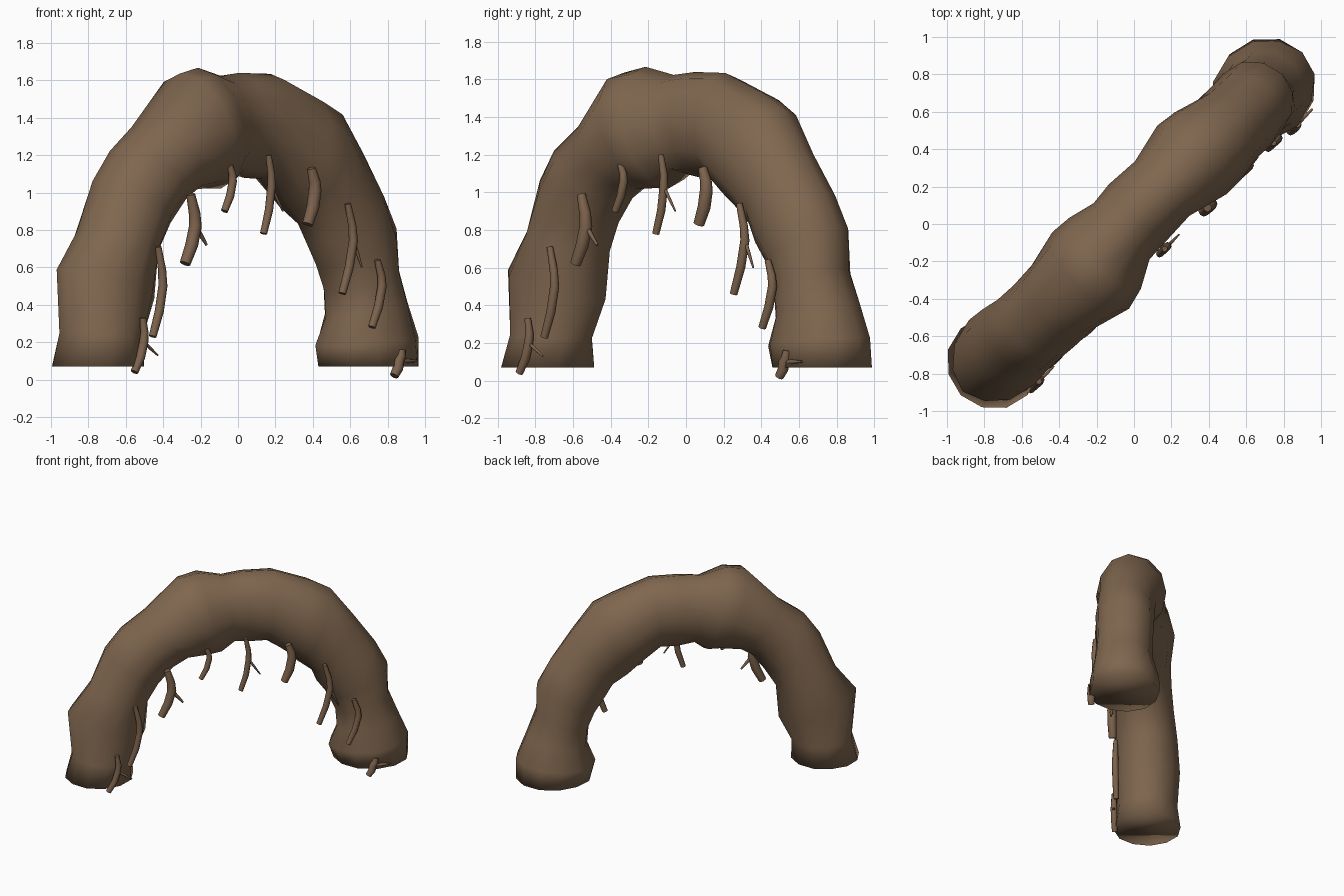
import bpy, bmesh, math, random
from mathutils import Vector

if "Cube" in bpy.data.objects:
    bpy.data.objects.remove(bpy.data.objects["Cube"])

random.seed(4)
ALONG = Vector((1, 1, 0))                      # s: diagonal span, in x = y units
SIDE = Vector((1, -1, 0)).normalized()         # v: horizontal direction across the arch
UP = Vector((0, 0, 1))


def place(s, z, v=0.0):
    return ALONG * s + UP * z + SIDE * v


def material(name, rgb):
    m = bpy.data.materials.new(name)
    m.diffuse_color = (*rgb, 1)
    m.use_nodes = True
    m.node_tree.nodes["Principled BSDF"].inputs["Base Color"].default_value = m.diffuse_color
    return m


def loft(name, stations, sides, mat, jitter=0.0, crease=60):
    """Skin elliptical rings given as (centre, axis vector a, axis vector b)."""
    bm = bmesh.new()
    rings = []
    for c, a, b in stations:
        ring = []
        for k in range(sides):
            ang = 2 * math.pi * k / sides
            f = 1.01 + random.uniform(-jitter, jitter)
            p = c + (a * math.cos(ang) + b * math.sin(ang)) * f
            ring.append(bm.verts.new(p))
        rings.append(ring)
    for r0, r1 in zip(rings, rings[1:]):
        for k in range(sides):
            n = (k + 1) % sides
            bm.faces.new((r0[k], r0[n], r1[n], r1[k]))
    bm.faces.new(rings[0][::-1])
    bm.faces.new(rings[-1])
    bmesh.ops.recalc_face_normals(bm, faces=bm.faces)
    me = bpy.data.meshes.new(name)
    bm.to_mesh(me)
    bm.free()
    ob = bpy.data.objects.new(name, me)
    bpy.context.collection.objects.link(ob)
    me.materials.append(mat)
    bpy.ops.object.select_all(action='DESELECT')
    ob.select_set(True)
    bpy.context.view_layer.objects.active = ob
    bpy.ops.object.shade_smooth_by_angle(angle=math.radians(crease))
    return ob


def tube(name, path, radii, sides, mat):
    """Round tube whose rings stand square to the path."""
    last = len(path) - 1
    stations = []
    for i, (c, r) in enumerate(zip(path, radii)):
        t = (path[min(i + 1, last)] - path[max(i - 1, 0)]).normalized()
        b = (SIDE - t * SIDE.dot(t)).normalized()
        stations.append((c, b.cross(t) * r, b * r))
    loft(name, stations, sides, mat)


bark = material("earth_brown", (0.215, 0.135, 0.078))
root_bark = material("root_brown", (0.205, 0.125, 0.073))

# Arch rings: outer (s, z), inner (s, z), back and front reach across the arch
arch = [
    ((-.995, .07), (-.49, .07), -.26, .245),
    ((-.95, .25), (-.50, .22), -.235, .215),
    ((-.985, .60), (-.41, .42), -.255, .225),
    ((-.855, .80), (-.415, .68), -.25, .22),
    ((-.775, 1.08), (-.36, .82), -.23, .225),
    ((-.69, 1.24), (-.28, .95), -.22, .235),
    ((-.55, 1.37), (-.22, 1.02), -.23, .24),
    ((-.35, 1.635), (-.13, 1.025), -.27, .295),
    ((-.24, 1.67), (-.07, 1.03), -.27, .27),
    ((-.09, 1.62), (-.015, 1.10), -.23, .19),
    ((.02, 1.64), (.06, 1.085), -.245, .185),
    ((.20, 1.635), (.14, 1.08), -.23, .18),
    ((.42, 1.525), (.23, .97), -.28, .23),
    ((.53, 1.45), (.285, .89), -.27, .23),
    ((.655, 1.23), (.35, .81), -.23, .215),
    ((.79, 1.00), (.36, .72), -.225, .215),
    ((.86, .82), (.42, .60), -.23, .21),
    ((.86, .60), (.465, .47), -.22, .205),
    ((.92, .42), (.465, .33), -.23, .21),
    ((.995, .23), (.40, .18), -.27, .24),
    ((.99, .07), (.43, .07), -.275, .245),
]
rings = []
for (so, zo), (si, zi), back, front in arch:
    centre = place((so + si) / 2, (zo + zi) / 2, (back + front) / 2)
    axis = ALONG.normalized() * (so - si) / 2 + UP * (zo - zi) / 2
    rings.append((centre, axis, SIDE * (front - back) / 2))
loft("earth_arch", rings, 12, bark, jitter=0.02, crease=180)

# Hanging roots: top, bend and tip as (s, z), reach, thickness, optional twig tip
roots = [
    ((-.675, .33), (-.67, .20), (-.72, .04), .235, .024, (-.595, .13)),
    ((-.575, .71), (-.55, .50), (-.605, .23), .21, .024, None),
    ((-.405, .99), (-.38, .82), (-.435, .62), .215, .034, (-.32, .72)),
    ((-.20, 1.16), (-.18, 1.06), (-.225, .90), .215, .022, None),
    ((.015, 1.20), (.03, 1.03), (-.012, .78), .21, .022, (.092, .90)),
    ((.24, 1.13), (.26, 1.01), (.22, .83), .215, .034, None),
    ((.435, .94), (.465, .745), (.405, .46), .215, .024, (.51, .60)),
    ((.59, .64), (.615, .50), (.56, .28), .22, .024, None),
    ((.705, .16), (.69, .10), (.665, .02), .24, .028, (.785, .10)),
]
for i, (top, bend, tip, v, r, twig) in enumerate(roots, 1):
    p, q, e = (place(*sz, v) for sz in (top, bend, tip))
    path = [p, p.lerp(q, .6) + ALONG * .006, q, q.lerp(e, .5) + ALONG * .008, e]
    tube(f"root_{i}", path, [r * k for k in (.7, .9, 1, 1, .85)], 8, root_bark)
    if twig:
        w = place(*twig, v)
        tube(f"root_twig_{i}", [q, q.lerp(w, .5), w], [r * .45, r * .38, r * .22], 6, root_bark)
